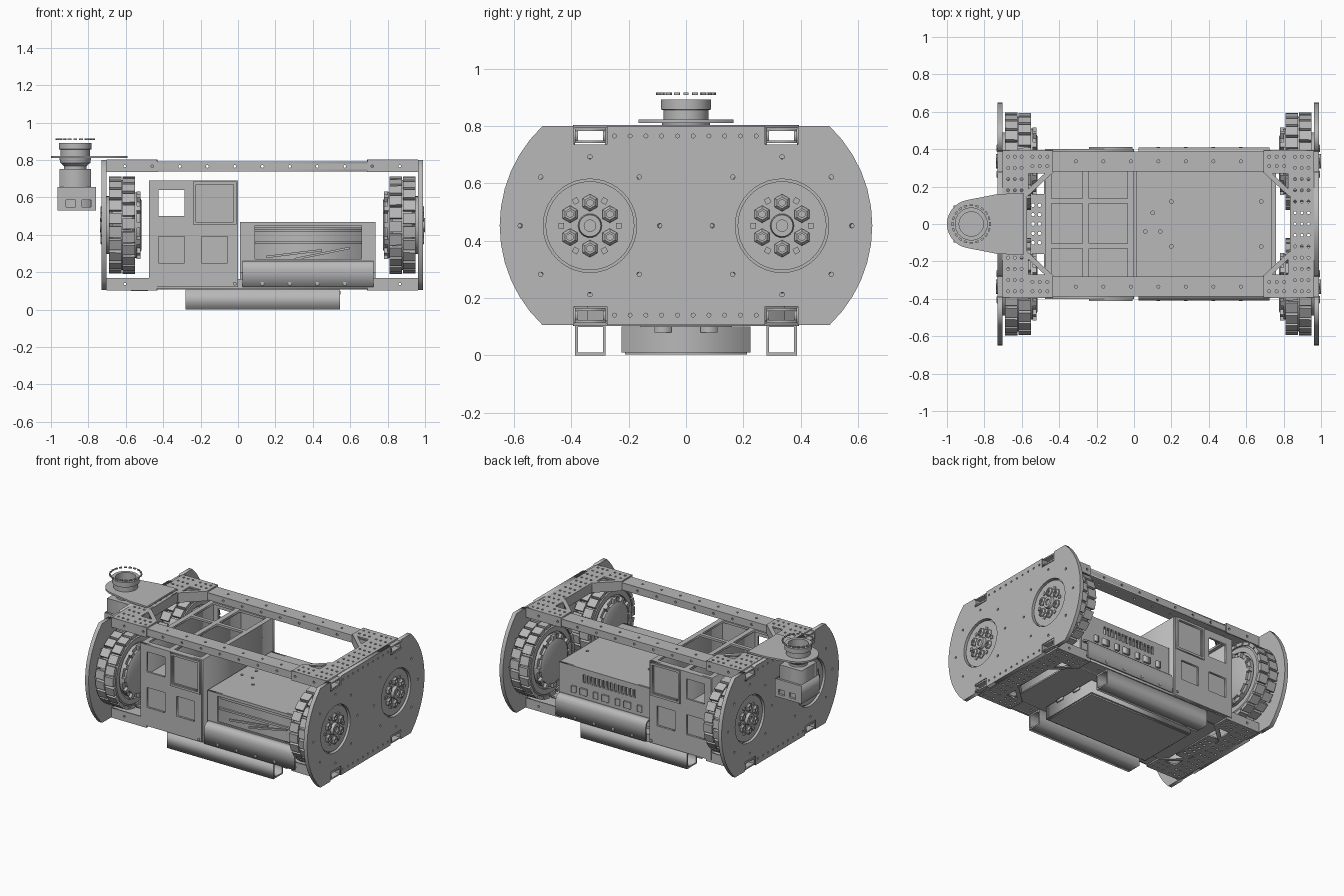
import bpy, bmesh
from math import sin, cos, pi, radians
from mathutils import Matrix, Vector

if "Cube" in bpy.data.objects:
    bpy.data.objects.remove(bpy.data.objects["Cube"])

grey = bpy.data.materials.new("plain grey")
grey.use_nodes = True
grey.diffuse_color = (0.48, 0.48, 0.48, 1)
grey.node_tree.nodes["Principled BSDF"].inputs["Base Color"].default_value = grey.diffuse_color

PLANES = {"XY": ((1, 0, 0), (0, 1, 0), (0, 0, 1)),
          "XZ": ((1, 0, 0), (0, 0, 1), (0, -1, 0)),
          "YZ": ((0, 1, 0), (0, 0, 1), (1, 0, 0))}
MID_X, MID_Z = 0.13, 0.4525
WHEEL_Y, WHEEL_Z = 0.335, 0.452


def add(name, mesh):
    obj = bpy.data.objects.new(name, mesh)
    mesh.materials.clear()
    mesh.materials.append(grey)
    bpy.context.collection.objects.link(obj)
    return obj


def rect(a0, a1, b0, b1):
    return [(a0, b0), (a1, b0), (a1, b1), (a0, b1)]


def circ(a, b, r, n=10):
    return [(a + r * cos(2 * pi * i / n), b + r * sin(2 * pi * i / n)) for i in range(n)]


def plate(name, loops, plane, lo, hi):
    """Flat sheet: first loop is the outline, the others are holes."""
    curve = bpy.data.curves.new(name, "CURVE")
    curve.dimensions, curve.fill_mode = "2D", "BOTH"
    curve.extrude = abs(hi - lo) / 2
    for loop in loops:
        s = curve.splines.new("POLY")
        s.points.add(len(loop) - 1)
        for p, (a, b) in zip(s.points, loop):
            p.co = (a, b, 0, 1)
        s.use_cyclic_u = True
    temp = bpy.data.objects.new("temp", curve)
    mesh = bpy.data.meshes.new_from_object(temp)
    bpy.data.objects.remove(temp)
    bpy.data.curves.remove(curve)
    m = Matrix(PLANES[plane]).transposed().to_4x4()
    m.translation["YZ XZ XY".split().index(plane)] = (lo + hi) / 2
    mesh.transform(m)
    return add(name, mesh)


def box(name, x0, x1, y0, y1, z0, z1):
    return plate(name, [rect(x0, x1, y0, y1)], "XY", z0, z1)


def lathe(name, profile, matrix, steps=40):
    """Spin (radius, height) points round local z."""
    bm = bmesh.new()
    vs = [bm.verts.new((r, 0, h)) for r, h in profile]
    es = [bm.edges.new(p) for p in zip(vs, vs[1:])]
    bmesh.ops.spin(bm, geom=vs + es, axis=(0, 0, 1), cent=(0, 0, 0), angle=2 * pi, steps=steps)
    bmesh.ops.remove_doubles(bm, verts=bm.verts, dist=1e-4)
    bmesh.ops.recalc_face_normals(bm, faces=bm.faces)
    mesh = bpy.data.meshes.new(name)
    bm.to_mesh(mesh)
    bm.free()
    mesh.shade_smooth()
    mesh.set_sharp_from_angle(angle=radians(30))
    mesh.transform(matrix)
    return add(name, mesh)


def blocks(name, mats, matrix):
    """Many unit cubes placed by matrices, in one mesh."""
    bm = bmesh.new()
    for m in mats:
        bmesh.ops.create_cube(bm, size=1, matrix=m)
    mesh = bpy.data.meshes.new(name)
    bm.to_mesh(mesh)
    bm.free()
    mesh.transform(matrix)
    return add(name, mesh)


def ring(count, r, h, size, offset=0, shear=0):
    """Block matrices round local z: size is radial, tangential, axial."""
    sh = Matrix.Identity(4)
    sh[1][2] = shear
    return [Matrix.Rotation(2 * pi * (i + offset) / count, 4, "Z") @ Matrix.Translation((r, 0, h))
            @ sh @ Matrix.Diagonal((*size, 1)) for i in range(count)]


# Side plates with rounded ends, rail notches and bolt holes
half = [(0.172 + 0.478 * cos(radians(a)), MID_Z + 0.478 * sin(radians(a)))
        for a in [46.6 * (i / 6 - 1) for i in range(13)]]
for a, b in ((0.39, 0.275), (-0.275, -0.39)):
    half += [(a, 0.8), (a, 0.735), (b, 0.735), (b, 0.8)]
outline = half + [(-y, 2 * MID_Z - z) for y, z in half]
holes = [circ(-0.25 + 0.055 * i, z, 0.007, 8) for i in range(10) for z in (0.765, 0.14)]
for wy in (-WHEEL_Y, WHEEL_Y):
    holes.append(circ(wy, WHEEL_Z, 0.163, 40))
    holes += [circ(wy + 0.243 * cos(k * pi / 4), WHEEL_Z + 0.24 * sin(k * pi / 4), 0.008, 8)
              for k in range(8)]
for s, side in ((1, "left"), (-1, "right")):
    plate(side + "_side_plate", [outline] + holes, "YZ", MID_X + s * 0.833, MID_X + s * 0.86)

# Wheels: local z runs from the outer plate face inwards
hub = [(0, 0.012), (0.155, 0.012), (0.155, 0.04), (0.225, 0.042), (0.24, 0.06), (0.24, 0.165),
       (0.225, 0.18), (0.19, 0.18), (0.19, 0.165), (0.175, 0.165), (0.175, 0.19),
       (0.15, 0.19), (0.15, 0.205), (0.13, 0.215), (0, 0.215)]
for s, side in ((1, "left"), (-1, "right")):
    for wy, end in ((-WHEEL_Y, "front"), (WHEEL_Y, "back")):
        name = side + "_" + end
        m = Matrix.Translation((MID_X + s * 0.86, wy, WHEEL_Z)) @ Matrix.Rotation(-s * pi / 2, 4, "Y")
        lathe(name + "_wheel", hub, m)
        blocks(name + "_tread", ring(22, 0.247, 0.074, (0.024, 0.058, 0.066), 0, 0.012)
               + ring(22, 0.247, 0.146, (0.024, 0.058, 0.066), 0.4, -0.012), m)
        blocks(name + "_hub_lugs", ring(12, 0.165, 0.198, (0.03, 0.03, 0.024)), m)
        lathe(name + "_axle", [(0, 0.002), (0.02, 0.002), (0.02, -0.009), (0.038, -0.009),
                               (0.042, 0.015)], m, 24)
        for k in range(6):
            off = Matrix.Rotation(k * pi / 3, 4, "Z") @ Matrix.Translation((0.08, 0, 0))
            lathe(name + "_bolt", [(0.012, 0.01), (0.012, -0.004), (0.02, -0.004), (0.03, 0.006),
                                   (0.03, 0.014)], m @ off, 6)
        blocks(name + "_hub_tabs", ring(6, 0.1, 0.01, (0.02, 0.02, 0.01), 0.5), m)

# Hollow perforated rails, top and bottom
X0, X1 = MID_X - 0.86, MID_X + 0.86
rail_x = [MID_X - 0.735 + 0.147 * i for i in range(11)]
for z0, z1, level in ((0.74, 0.792, "top"), (0.113, 0.165, "bottom")):
    for s, end in ((-1, "front"), (1, "back")):
        n = level + "_" + end + "_rail"
        ya, yb = sorted((s * 0.28, s * 0.387))
        flat = [rect(X0, X1, ya, yb)] + [circ(x, s * 0.335, 0.008, 8) for x in rail_x]
        wall = [rect(X0, X1, z0, z1)] + [circ(x, (z0 + z1) / 2, 0.008, 8) for x in rail_x]
        for z in (z0, z1 - 0.01):
            plate(n + "_flange", flat, "XY", z, z + 0.01)
        for y in (ya, yb - 0.01):
            plate(n + "_web", wall, "XZ", y, y + 0.01)

# Cross plates with gusset corners and folded skirts
quarter = [(0, 0.392), (0.27, 0.392), (0.27, 0.28), (0.13, 0.15)]
gusset = quarter + [(u, -y) for u, y in reversed(quarter)]
cuts = [circ(u, 0.06 * j, 0.008, 8) for u in (0.03, 0.066, 0.102) for j in range(-6, 7)]
cuts += [circ(u, k * y, 0.008, 8) for u in (0.16, 0.2, 0.24) for y in (0.31, 0.36) for k in (-1, 1)]
cuts += [[(0.14, k * 0.27), (0.225, k * 0.27), (0.14, k * 0.19)] for k in (-1, 1)]
for s, side in ((1, "left"), (-1, "right")):
    fx = lambda u: MID_X + s * (0.833 - u)
    for level in (1, -1):
        fz = lambda z: MID_Z + level * (z - MID_Z)
        n = side + ("_top" if level > 0 else "_bottom")
        loops = [[(fx(u), y) for u, y in lp] for lp in [gusset] + cuts]
        plate(n + "_cross_plate", loops, "XY", fz(0.793), fz(0.803))
        za, zb = sorted((fz(0.735), fz(0.803)))
        for k in (-1, 1):
            skirt = [rect(*sorted((fx(0), fx(0.27))), za, zb)]
            skirt += [circ(fx(u), (za + zb) / 2, 0.008, 8) for u in (0.098, 0.245)]
            plate(n + "_skirt", skirt, "XZ", k * 0.387, k * 0.395)
        plate(n + "_lip", [rect(-0.15, 0.15, za, zb)], "YZ", fx(0.13), fx(0.122))
        plate(n + "_inner_lip", [rect(-0.27, 0.27, za, zb)], "YZ", fx(0), fx(0.008))
        for k in (-1, 1):
            blocks(n + "_brace", [Matrix.Translation((fx(0.2), k * 0.215, (za + zb) / 2))
                   @ Matrix.Rotation(-s * k * radians(42.9), 4, "Z")
                   @ Matrix.Diagonal((0.19, 0.008, zb - za, 1))], Matrix.Identity(4))

# Floor and perforated end strip
box("floor", -0.48, 0.76, -0.28, 0.28, 0.108, 0.118)
plate("floor_end_strip", [rect(-0.572, -0.48, -0.16, 0.16)]
      + [circ(x, 0.05 * j, 0.01, 8) for x in (-0.54, -0.505) for j in range(-2, 3)], "XY", 0.1, 0.11)

# Battery box and hollow skids below
box("battery_box", -0.28, 0.54, -0.225, 0.225, 0.01, 0.1)
box("battery_lid", -0.27, 0.53, -0.212, 0.212, 0.002, 0.012)
for y in (-0.08, 0.08):
    box("battery_latch", 0.54, 0.547, y - 0.03, y + 0.03, 0.08, 0.1)
for s in (-1, 1):
    ya, yb = sorted((s * 0.28, s * 0.387))
    plate("skid", [rect(ya, yb, 0, 0.108), rect(ya + 0.01, yb - 0.01, 0.01, 0.098)], "YZ", -0.28, 0.545)

# Compartment rack with windows
LOW, HIGH = 0.12, 0.69
windows = [rect(-0.425, -0.285, 0.5, 0.64), rect(-0.22, -0.03, 0.475, 0.67),
           rect(-0.425, -0.285, 0.25, 0.39), rect(-0.195, -0.055, 0.25, 0.39)]
for s, end in ((-1, "front"), (1, "back")):
    plate(end + "_rack_wall", [rect(-0.475, 0, LOW, HIGH)] + windows, "XZ", s * 0.388, s * 0.402)
    plate(end + "_rack_lower_panel", [rect(-0.46, -0.01, 0.2, 0.42)], "XZ", s * 0.37, s * 0.38)
    plate(end + "_rack_door_frame", [rect(-0.24, -0.008, 0.455, 0.685), rect(-0.225, -0.025, 0.47, 0.67)],
          "XZ", s * 0.4, s * 0.412)
    plate(end + "_rack_door", [rect(-0.23, -0.02, 0.465, 0.675)], "XZ", s * 0.385, s * 0.395)
top = [rect(x0, x1, *yy) for x0, x1 in ((-0.44, -0.275), (-0.24, -0.035))
       for yy in ((-0.36, -0.13), (-0.105, 0.11), (0.135, 0.36))]
plate("rack_top", [rect(-0.475, 0, -0.388, 0.388)] + top, "XY", 0.675, HIGH)
box("rack_shelf", -0.47, -0.005, -0.388, 0.388, 0.435, 0.447)
for x in (-0.475, -0.262, -0.012):
    box("rack_partition", x, x + 0.012, -0.388, 0.388, LOW, 0.68)

# Electronics case with open front and connectors at the back
plate("case_top", [rect(0.012, 0.735, -0.345, 0.345)]
      + [circ(x, y, 0.01) for x, y in ((0.1, 0.06), (0.14, -0.04), (0.06, -0.04), (0.2, 0.12),
                                       (0.2, -0.12), (0.68, 0.12), (0.68, -0.12))], "XY", 0.458, 0.47)
for x in (0.012, 0.723):
    box("case_side", x, x + 0.012, -0.345, 0.345, LOW, 0.46)
plate("case_front", [rect(0.012, 0.735, 0.2, 0.47), rect(0.09, 0.66, 0.27, 0.45)], "XZ", -0.357, -0.345)
box("case_core", 0.03, 0.72, -0.27, 0.32, 0.13, 0.44)
box("case_front_bar", 0.09, 0.66, -0.34, -0.325, 0.35, 0.365)
box("case_front_rib", 0.09, 0.66, -0.32, -0.28, 0.415, 0.43)
for x, tilt in ((0.3, 0.12), (0.45, 0.2)):
    blocks("case_cable", [Matrix.Translation((x, -0.31, 0.3)) @ Matrix.Rotation(-tilt, 4, "Y")
                          @ Matrix.Diagonal((0.3, 0.015, 0.012, 1))], Matrix.Identity(4))
plate("case_back", [rect(0.012, 0.735, 0.2, 0.47)]
      + [rect(x, x + 0.018, 0.375, 0.43) for x in [0.14 + 0.03 * i for i in range(14)]],
      "XZ", 0.345, 0.357)
for i in range(7):
    w = 0.03 + 0.02 * (i % 2)
    box("connector", 0.09 + 0.085 * i, 0.09 + 0.085 * i + w, 0.35, 0.37, 0.29, 0.335)

# Rounded tray covers folded over the lower rails
fold = [(0.41, LOW), (0.41, 0.22), (0.403, 0.245), (0.385, 0.26), (0.345, 0.262),
        (0.345, 0.252), (0.38, 0.25), (0.394, 0.24), (0.4, 0.22), (0.4, LOW)]
for s, end in ((-1, "front"), (1, "back")):
    plate(end + "_tray_cover", [[(s * y, z) for y, z in fold]], "YZ", 0.025, 0.725)
    for x in rail_x[4:9]:
        plate("tray_screw", [circ(x, 0.139, 0.01)], "XZ", s * 0.409, s * 0.413)

# Scanner on its bracket
SX = -0.87
arc = [(SX + 0.13 * cos(radians(a)), 0.13 * sin(radians(a))) for a in range(100, 261, 10)]
plate("scanner_bracket", [arc + [(-0.73, -0.16), (-0.59, -0.165), (-0.59, 0.165), (-0.73, 0.16)]],
      "XY", 0.81, 0.822)
at = Matrix.Translation((SX, 0, 0))
lathe("scanner_head", [(0, 0.835), (0.065, 0.835), (0.065, 0.892), (0.088, 0.892), (0.088, 0.858),
                       (0.078, 0.855), (0.078, 0.82)], at)
lathe("scanner_neck", [(0.085, 0.812), (0.08, 0.785), (0.06, 0.768), (0.06, 0.745)], at)
blocks("scanner_marker_ring", ring(20, 0.1, 0.912, (0.01, 0.019, 0.008)), at)
box("scanner_body", -0.955, -0.785, -0.085, 0.085, 0.645, 0.752)
plate("scanner_base", [rect(-0.965, -0.76, 0.53, 0.655), rect(-0.92, -0.87, 0.55, 0.585),
                       rect(-0.835, -0.785, 0.55, 0.585)], "XZ", -0.1, 0.1)
box("scanner_base_core", -0.96, -0.765, -0.085, 0.085, 0.535, 0.65)
